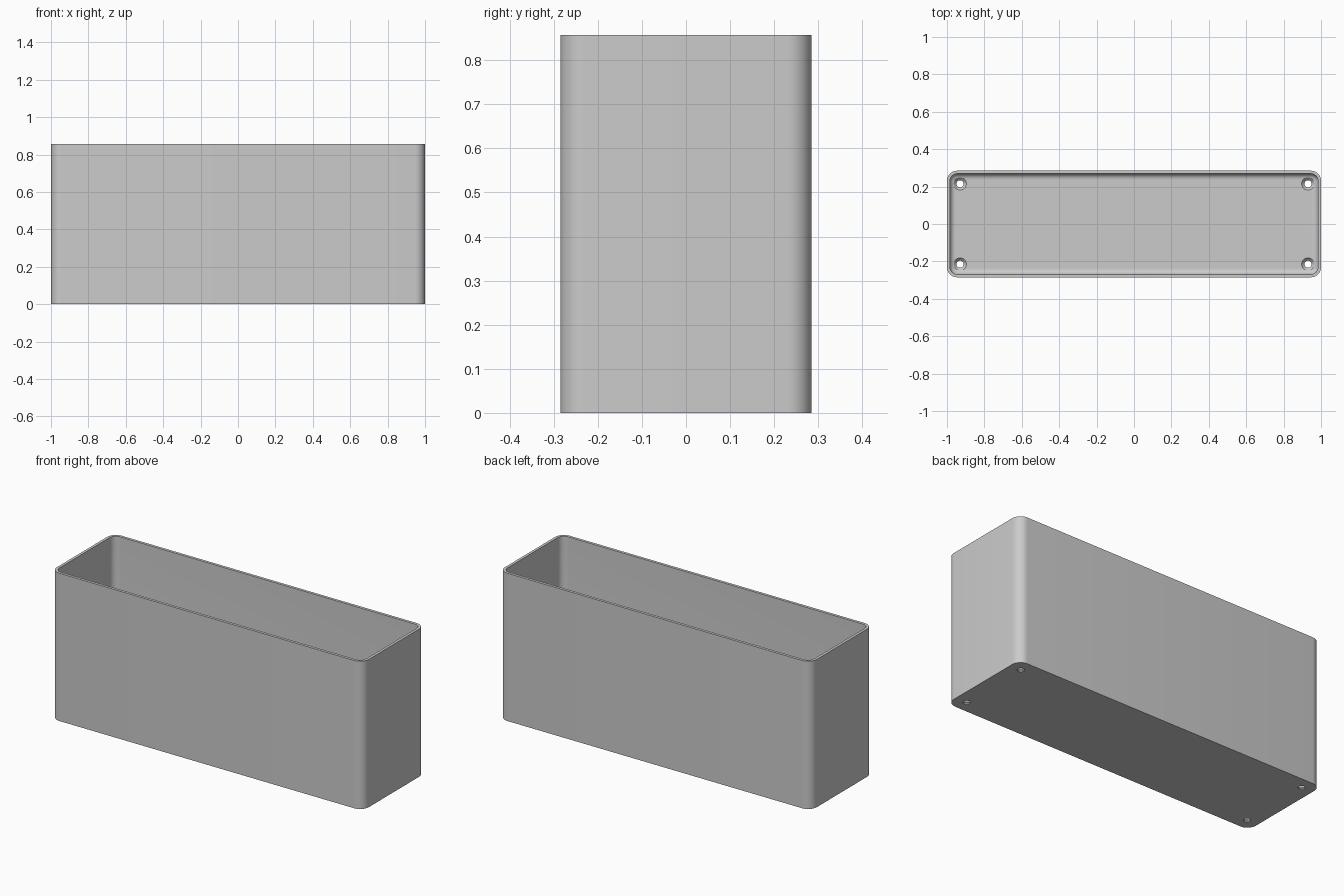
import bpy, bmesh, math
from math import sin, cos, pi

cube = bpy.data.objects.get("Cube")
if cube:
    bpy.data.objects.remove(cube, do_unlink=True)

HX, HY, H = 1.0, 0.285, 0.857        # outer half sizes and height
CORNER, WALL, FLOOR, FILLET = 0.055, 0.016, 0.022, 0.03
STEPS = 10

grey = bpy.data.materials.new("plain grey")
grey.use_nodes = True
colour = (0.6, 0.6, 0.6, 1)
grey.diffuse_color = colour
grey.node_tree.nodes["Principled BSDF"].inputs["Base Color"].default_value = colour


def rounded_ring(bm, inset, z):
    """Rounded rectangle of vertices, inset from the outer wall."""
    r = CORNER - inset
    ring = []
    for k, (sx, sy) in enumerate([(1, 1), (-1, 1), (-1, -1), (1, -1)]):
        for i in range(STEPS + 1):
            a = (k + i / STEPS) * pi / 2
            ring.append(bm.verts.new((sx * (HX - CORNER) + r * cos(a),
                                      sy * (HY - CORNER) + r * sin(a), z)))
    return ring


def skin(bm, rings):
    """Join successive rings with quads and cap both ends."""
    for a, b in zip(rings, rings[1:]):
        n = len(a)
        for i in range(n):
            j = (i + 1) % n
            bm.faces.new((a[i], a[j], b[j], b[i]))
    bm.faces.new(rings[0][::-1])
    bm.faces.new(rings[-1])
    bmesh.ops.recalc_face_normals(bm, faces=bm.faces)


def make_object(name, bm):
    mesh = bpy.data.meshes.new(name)
    bm.to_mesh(mesh)
    bm.free()
    mesh.materials.append(grey)
    obj = bpy.data.objects.new(name, mesh)
    bpy.context.collection.objects.link(obj)
    return obj


# Open box: outer wall, rim, inner wall, then a fillet down to the floor
bm = bmesh.new()
levels = [(0, 0), (0, H), (WALL, H)]
for i in range(9):
    a = i / 8 * pi / 2
    levels.append((WALL + FILLET * (1 - cos(a)), FLOOR + FILLET * (1 - sin(a))))
skin(bm, [rounded_ring(bm, inset, z) for inset, z in levels])
box = make_object("open_box", bm)

# Countersunk screw holes, one in each corner of the floor
bm = bmesh.new()
hole_profile = [(0.019, -0.05), (0.019, 0.006), (0.034, FLOOR), (0.034, 0.06)]
for sx in (-1, 1):
    for sy in (-1, 1):
        skin(bm, [[bm.verts.new((sx * 0.93 + r * cos(i * pi / 16),
                                 sy * 0.215 + r * sin(i * pi / 16), z))
                   for i in range(32)] for r, z in hole_profile])
cutter = make_object("hole_cutter", bm)
cutter.hide_render = True

cut = box.modifiers.new("screw_holes", "BOOLEAN")
cut.operation = "DIFFERENCE"
cut.solver = "EXACT"
cut.object = cutter

bpy.ops.object.select_all(action="DESELECT")
box.select_set(True)
bpy.context.view_layer.objects.active = box
bpy.ops.object.modifier_apply(modifier=cut.name)
bpy.data.objects.remove(cutter, do_unlink=True)
bpy.ops.object.shade_smooth_by_angle(angle=math.radians(30))
